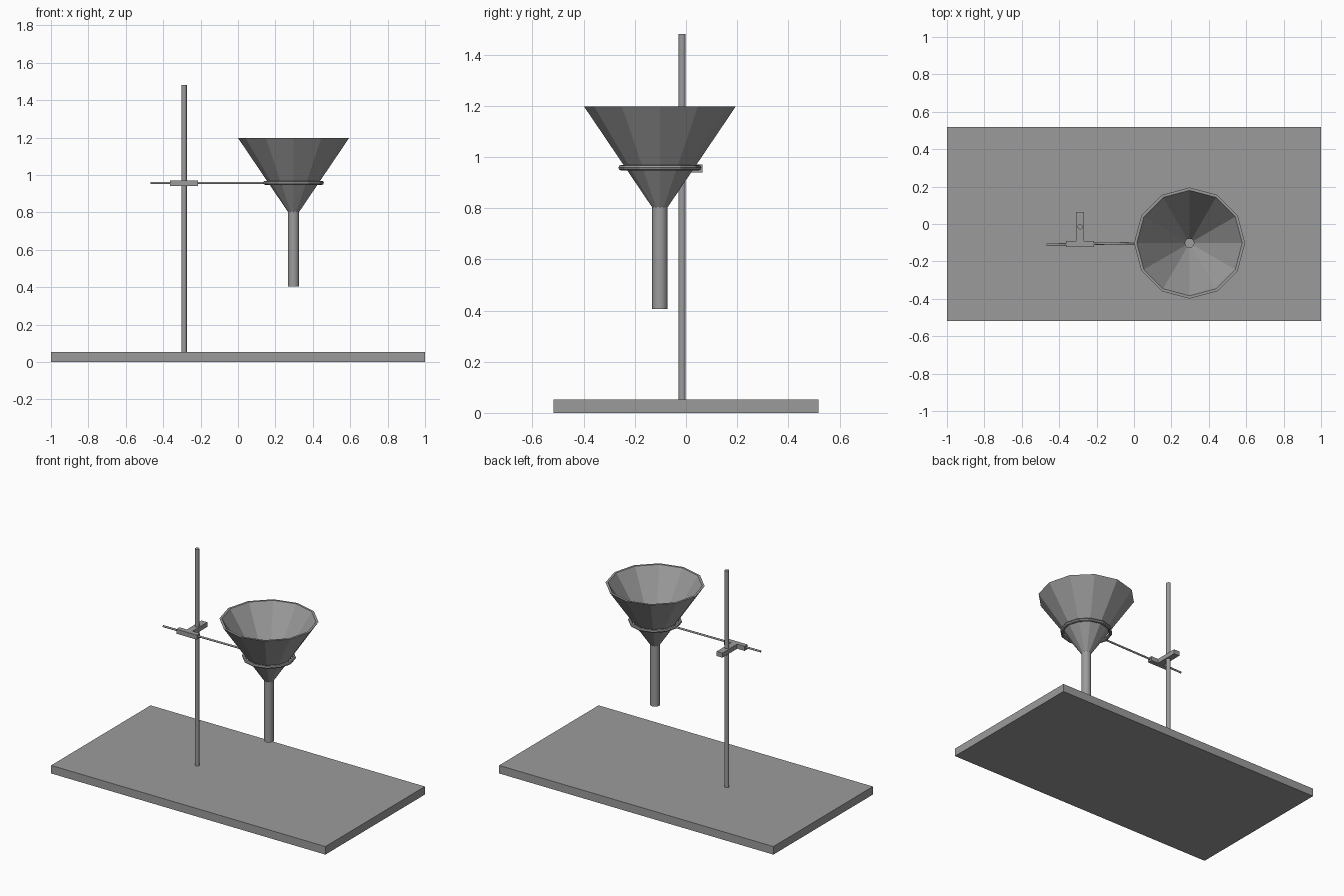
import bpy, math
from mathutils import Vector

old = bpy.data.objects.get("Cube")
if old:
    bpy.data.objects.remove(old, do_unlink=True)

grey = bpy.data.materials.new("metal grey")
grey.use_nodes = True
colour = (0.33, 0.33, 0.33, 1)
grey.diffuse_color = colour
grey.node_tree.nodes["Principled BSDF"].inputs["Base Color"].default_value = colour


def finish(name, smooth=False):
    ob = bpy.context.object
    ob.name = name
    ob.data.materials.append(grey)
    if smooth:
        bpy.ops.object.shade_smooth_by_angle(angle=math.radians(35))
    return ob


def box(name, low, high):
    low, high = Vector(low), Vector(high)
    bpy.ops.mesh.primitive_cube_add(size=1, location=(low + high) / 2)
    bpy.context.object.scale = high - low
    bpy.ops.object.transform_apply(location=False, rotation=False)
    return finish(name)


def rod(name, start, end, radius, sides=16):
    start, end = Vector(start), Vector(end)
    axis = end - start
    bpy.ops.mesh.primitive_cylinder_add(
        vertices=sides, radius=radius, depth=axis.length, location=(start + end) / 2,
        rotation=axis.to_track_quat('Z', 'Y').to_euler())
    return finish(name, True)


def lathe(name, profile, sides, centre, smooth=False):
    """Revolve a closed (radius, height) profile around a vertical axis."""
    n = len(profile)
    verts = [(r * math.cos(a), r * math.sin(a), z)
             for a in (math.tau * i / sides for i in range(sides))
             for r, z in profile]
    faces = []
    for i in range(sides):
        k = (i + 1) % sides
        for j in range(n):
            m = (j + 1) % n
            faces.append((i * n + j, k * n + j, k * n + m, i * n + m))
    mesh = bpy.data.meshes.new(name)
    mesh.from_pydata(verts, [], faces)
    ob = bpy.data.objects.new(name, mesh)
    ob.location = centre
    bpy.context.collection.objects.link(ob)
    bpy.ops.object.select_all(action='DESELECT')
    ob.select_set(True)
    bpy.context.view_layer.objects.active = ob
    return finish(name, smooth)


# Base board and upright
box("base", (-1, -0.518, 0), (1, 0.518, 0.053))
rod("upright_rod", (-0.288, -0.015, 0.05), (-0.288, -0.015, 1.48), 0.014)

# T-shaped clamp holding the side rod
box("clamp_bar", (-0.364, -0.122, 0.94), (-0.215, -0.09, 0.97))
box("clamp_arm", (-0.31, -0.09, 0.94), (-0.268, 0.064, 0.97))
rod("support_rod", (-0.468, -0.11, 0.957), (0.145, -0.1, 0.957), 0.006, 12)

# Ring carrying the funnel
axis = (0.297, -0.102, 0)
section = [(0.151 + 0.011 * math.cos(a), 0.958 + 0.011 * math.sin(a))
           for a in (math.tau * i / 8 for i in range(8))]
lathe("support_ring", section, 12, axis)

# Thin-walled funnel cone and hollow stem
lathe("funnel_cone", [(0.03, 0.803), (0.297, 1.198), (0.282, 1.198), (0.024, 0.815)], 12, axis)
lathe("funnel_stem", [(0.03, 0.405), (0.03, 0.81), (0.024, 0.815), (0.024, 0.405)], 24, axis, True)
